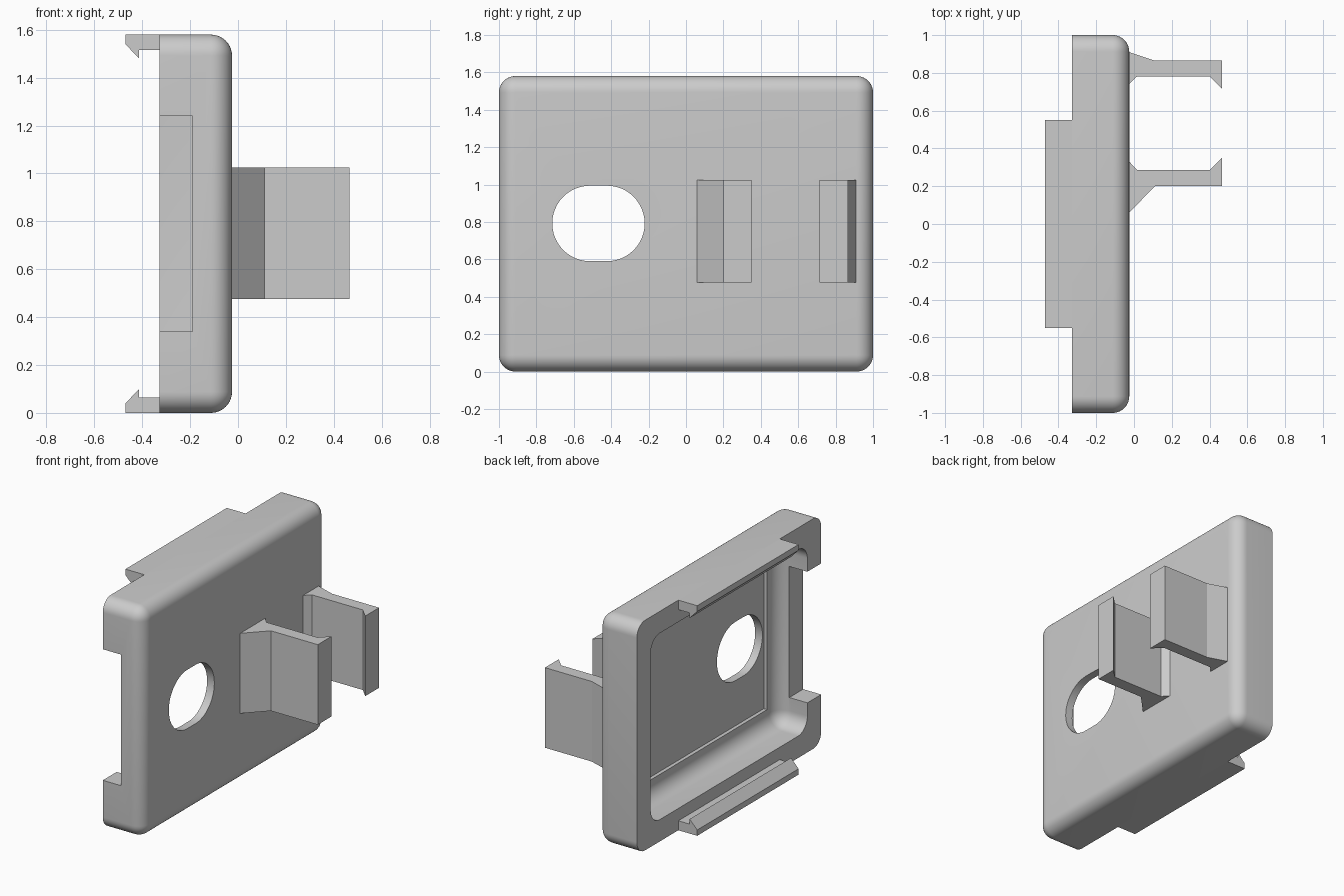
import bpy, bmesh, math
from mathutils import Matrix, Vector

if "Cube" in bpy.data.objects:
    bpy.data.objects.remove(bpy.data.objects["Cube"], do_unlink=True)

H = 1.58            # overall height
BACK, FACE = -0.327, -0.025   # open rim and closed face of the shell

grey = bpy.data.materials.new("grey plastic")
grey.use_nodes = True
colour = (0.6, 0.6, 0.6, 1)
grey.diffuse_color = colour
grey.node_tree.nodes["Principled BSDF"].inputs["Base Color"].default_value = colour


def finish(bm, name):
    bmesh.ops.recalc_face_normals(bm, faces=bm.faces)
    mesh = bpy.data.meshes.new(name)
    bm.to_mesh(mesh)
    bm.free()
    mesh.materials.append(grey)
    ob = bpy.data.objects.new(name, mesh)
    bpy.context.collection.objects.link(ob)
    return ob


def box(name, lo, hi, radius=0):
    """Box, optionally rounded on every edge except those of its -x face."""
    lo, hi = Vector(lo), Vector(hi)
    bm = bmesh.new()
    bmesh.ops.create_cube(bm, size=1, matrix=Matrix.Translation((lo + hi) / 2)
                          @ Matrix.Diagonal((*(hi - lo), 1)))
    if radius:
        edges = [e for e in bm.edges if max(v.co.x for v in e.verts) > lo.x + 0.001]
        bmesh.ops.bevel(bm, geom=edges, offset=radius, segments=10,
                        profile=0.5, affect='EDGES')
    return finish(bm, name)


def prism(name, points, direction):
    """Extrude a closed outline of 3D points along a direction."""
    bm = bmesh.new()
    face = bm.faces.new([bm.verts.new(p) for p in points])
    ext = bmesh.ops.extrude_face_region(bm, geom=[face])
    bmesh.ops.translate(bm, vec=direction,
                        verts=[v for v in ext["geom"] if isinstance(v, bmesh.types.BMVert)])
    # the source face remains as the end cap
    return finish(bm, name)


def cut(target, cutter):
    mod = target.modifiers.new("cut", 'BOOLEAN')
    mod.operation, mod.solver, mod.object = 'DIFFERENCE', 'EXACT', cutter
    bpy.context.view_layer.objects.active = target
    bpy.ops.object.modifier_apply(modifier=mod.name)
    bpy.data.objects.remove(cutter, do_unlink=True)


# Shell with rounded outer face
shell = box("shell", (BACK, -1, 0), (FACE, 1, H), 0.088)

# Hollow with filleted floor, then a shallow floor recess
cut(shell, box("cavity", (-0.6, -0.85, 0.15), (-0.105, 0.85, H - 0.15), 0.1))
cut(shell, box("floor_recess", (-0.3, -0.73, 0.28), (-0.08, 0.73, H - 0.28)))

# Notch through the front wall
cut(shell, box("notch", (-0.5, -1.2, 0.34), (-0.19, -0.8, 1.24)))

# Oblong hole through the face
outline = []
for i in range(50):
    a = math.pi * (i % 25) / 24 + (math.pi / 2 if i < 25 else -math.pi / 2)
    side = -0.045 if i < 25 else 0.045
    outline.append((-0.2, -0.468 + side + 0.202 * math.cos(a), 0.792 + 0.202 * math.sin(a)))
cut(shell, prism("hole", outline, (0.4, 0, 0)))

bpy.ops.object.select_all(action='DESELECT')
shell.select_set(True)
bpy.context.view_layer.objects.active = shell
bpy.ops.object.shade_smooth_by_angle(angle=math.radians(30))

# Snap catches along the top and bottom rim
catch = [(BACK, 0), (-0.47, 0), (-0.47, 0.04), (-0.413, 0.1), (-0.413, 0.065), (BACK, 0.065)]
for name, flip in (("bottom_catch", False), ("top_catch", True)):
    prism(name, [(x, -0.55, H - z if flip else z) for x, z in catch], (0, 1.1, 0))

# Pair of gripping arms on the face, hooks turned towards each other
arms = {
    "back_arm": [(FACE, 0.91), (0.11, 0.865), (0.466, 0.865), (0.466, 0.715),
                 (0.402, 0.78), (0.015, 0.78), (FACE, 0.74)],
    "front_arm": [(FACE, 0.06), (0.11, 0.2), (0.466, 0.2), (0.466, 0.35),
                  (0.402, 0.287), (0.015, 0.287), (FACE, 0.33)],
}
for name, points in arms.items():
    prism(name, [(x, y, 0.475) for x, y in points], (0, 0, 0.55))
